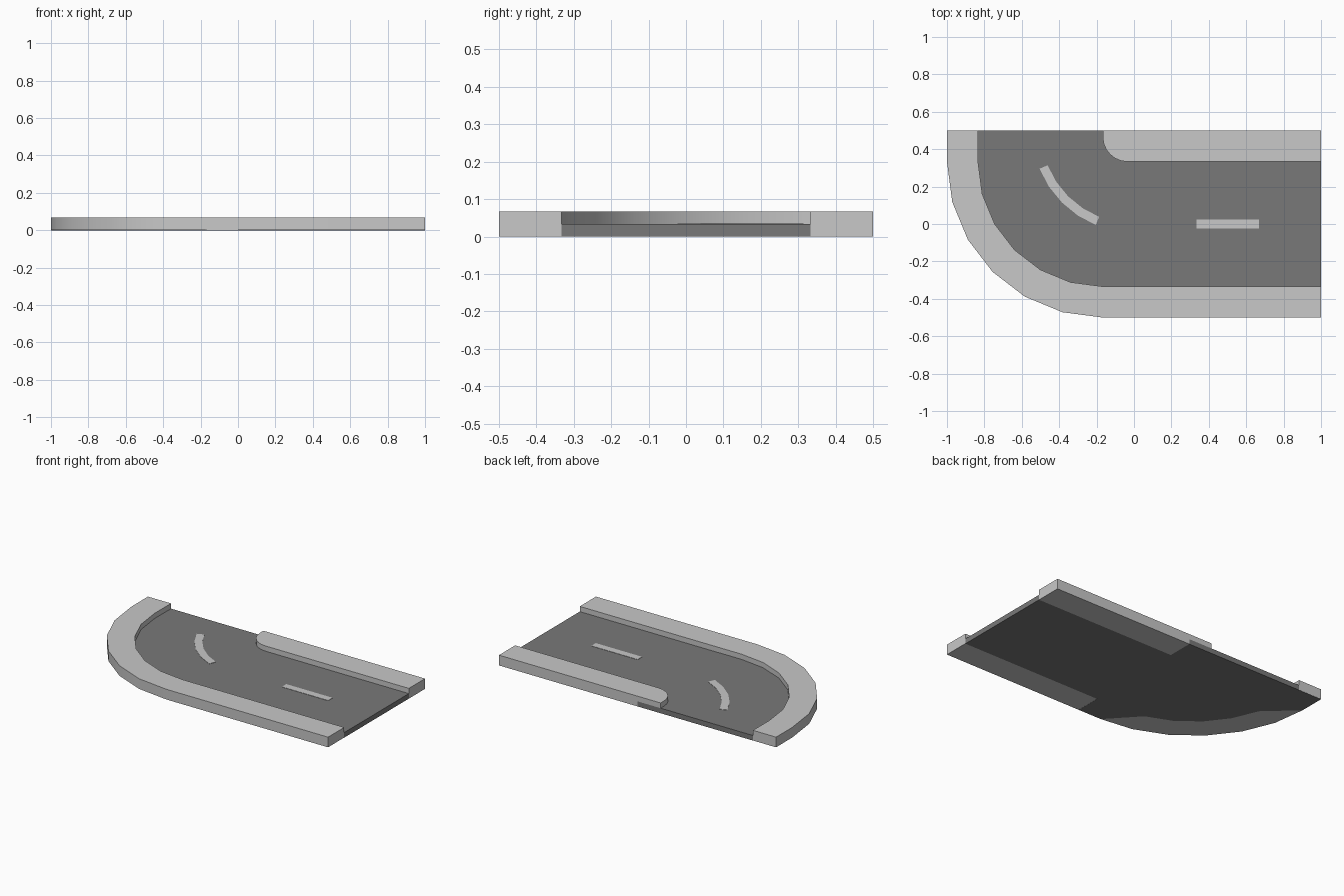
import bpy
import bmesh
from math import radians, cos, sin

cube = bpy.data.objects.get("Cube")
if cube:
    bpy.data.objects.remove(cube, do_unlink=True)

ROAD_TOP, KERB_TOP = 0.033, 0.067
LANE, EDGE = 0.333, 0.5      # half widths of the roadway and of the whole tile
BEND = (-0.167, 0.333)       # centre of the outer bend


def make_material(name, value):
    mat = bpy.data.materials.new(name)
    mat.use_nodes = True
    colour = (value, value, value, 1.0)
    mat.diffuse_color = colour
    mat.node_tree.nodes["Principled BSDF"].inputs["Base Color"].default_value = colour
    return mat


light_grey = make_material("light_grey_concrete", 0.58)
dark_grey = make_material("dark_grey_asphalt", 0.19)


def arc(centre, radius, start, end, steps):
    angles = [radians(start + (end - start) * i / steps) for i in range(steps + 1)]
    return [(centre[0] + radius * cos(a), centre[1] + radius * sin(a)) for a in angles]


def slab(name, outline, bottom, top, mat):
    """Extrude a flat outline from bottom to top."""
    bm = bmesh.new()
    base = bm.faces.new([bm.verts.new((x, y, bottom)) for x, y in outline])
    grown = bmesh.ops.extrude_face_region(bm, geom=[base], use_keep_orig=True)
    for v in grown["geom"]:
        if isinstance(v, bmesh.types.BMVert):
            v.co.z = top
    bmesh.ops.recalc_face_normals(bm, faces=bm.faces[:])
    mesh = bpy.data.meshes.new(name)
    bm.to_mesh(mesh)
    bm.free()
    mesh.materials.append(mat)
    obj = bpy.data.objects.new(name, mesh)
    bpy.context.collection.objects.link(obj)
    bpy.ops.object.select_all(action="DESELECT")
    obj.select_set(True)
    bpy.context.view_layer.objects.active = obj
    bpy.ops.object.shade_smooth_by_angle(angle=radians(30))
    return obj


def box(x0, x1, y0, y1):
    return [(x0, y0), (x1, y0), (x1, y1), (x0, y1)]


outer = arc(BEND, 0.833, 180, 270, 6)
inner = arc(BEND, 0.667, 180, 270, 6)

# Road bed, tucked just inside the kerb walls
hidden = EDGE - 0.001
road = [(0, EDGE), (-0.833, EDGE), (-0.833, hidden), (-0.999, hidden), (-0.999, LANE)]
road += inner[1:-1]
road += [(BEND[0], -hidden), (0, -hidden), (0, -LANE), (1, -LANE), (1, LANE), (0, LANE)]
slab("road_bed", road, 0, ROAD_TOP, dark_grey)

# Kerb around the outside of the bend
outer_kerb = [(-1, EDGE)] + outer + [(1, -EDGE), (1, -LANE)] + inner[::-1] + [(-0.833, EDGE)]
slab("outer_kerb", outer_kerb, 0.0006, KERB_TOP, light_grey)

# Inner kerb, with a rounded end resting on the road bed
slab("inner_kerb", box(0, 1, LANE, EDGE), 0, KERB_TOP, light_grey)
corner = [(0, EDGE), (-0.167, EDGE)] + arc((-0.034, 0.466), 0.133, 180, 270, 6) + [(0, LANE)]
slab("inner_kerb_corner", corner, ROAD_TOP, KERB_TOP, light_grey)

# Painted lane markings
mark_top = ROAD_TOP + 0.002
slab("straight_marking", box(0.333, 0.667, -0.023, 0.023), ROAD_TOP, mark_top, light_grey)
centre = (0, EDGE)
curve = arc(centre, 0.545, 202, 248, 4) + arc(centre, 0.498, 248, 202, 4)
slab("curved_marking", curve, ROAD_TOP, mark_top, light_grey)
